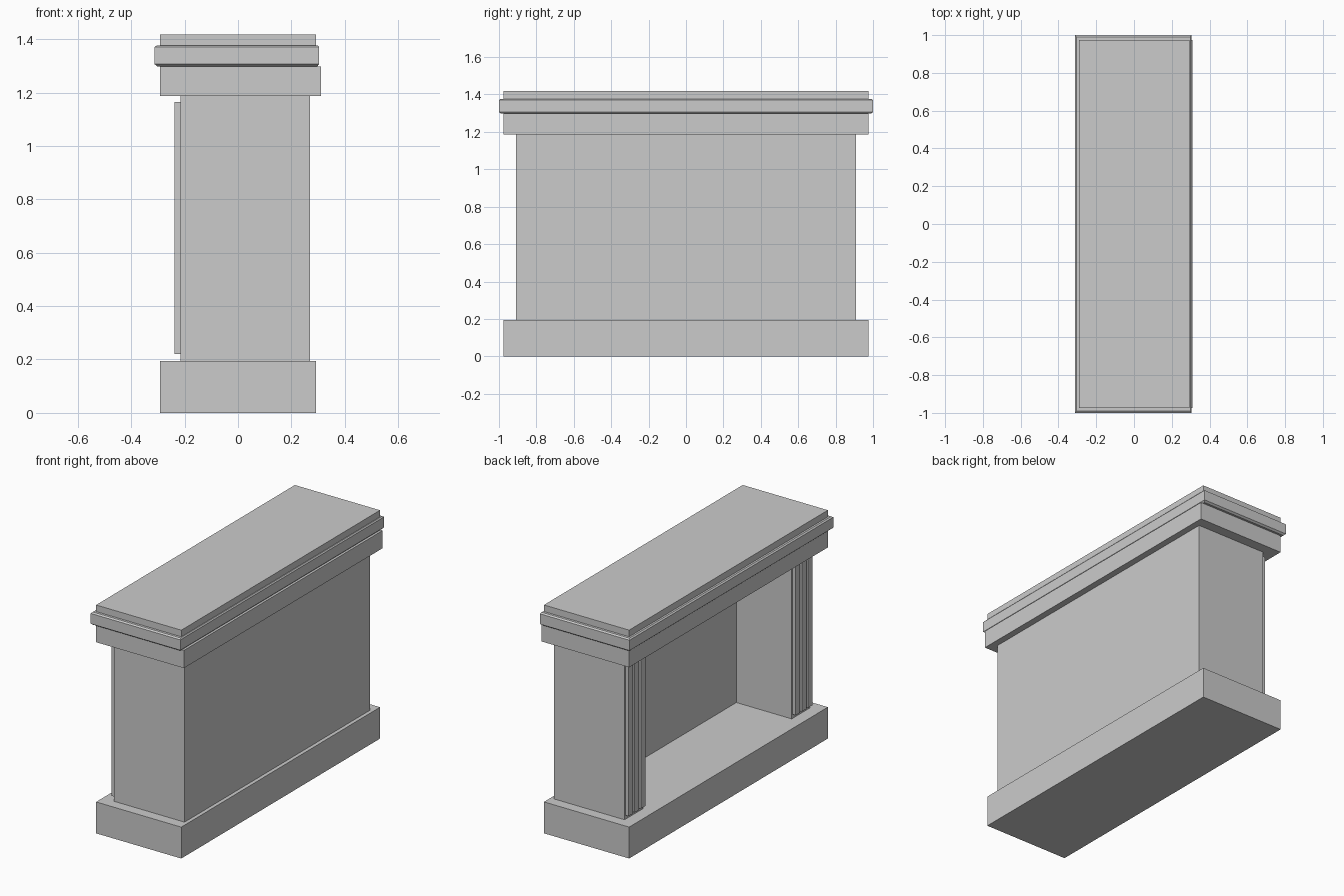
import bpy, bmesh

if "Cube" in bpy.data.objects:
    bpy.data.objects.remove(bpy.data.objects["Cube"])


def make(name, bm):
    bmesh.ops.recalc_face_normals(bm, faces=bm.faces)
    me = bpy.data.meshes.new(name)
    bm.to_mesh(me)
    bm.free()
    ob = bpy.data.objects.new(name, me)
    bpy.context.collection.objects.link(ob)
    return ob


def stack(name, rings):
    """Rectangular rings (x0, x1, half_y, z) joined from bottom to top."""
    bm = bmesh.new()
    loops = [[bm.verts.new(p) for p in
              ((x0, -h, z), (x1, -h, z), (x1, h, z), (x0, h, z))]
             for x0, x1, h, z in rings]
    bm.faces.new(loops[0])
    bm.faces.new(loops[-1])
    for a, b in zip(loops, loops[1:]):
        for i in range(4):
            j = (i + 1) % 4
            bm.faces.new((a[i], a[j], b[j], b[i]))
    return make(name, bm)


def prism(name, outline, z0, z1):
    """Extrude a plan outline upwards."""
    bm = bmesh.new()
    face = bm.faces.new([bm.verts.new((x, y, z0)) for x, y in outline])
    up = bmesh.ops.extrude_face_region(bm, geom=[face], use_keep_orig=True)["geom"]
    for v in up:
        if isinstance(v, bmesh.types.BMVert):
            v.co.z = z1
    return make(name, bm)


# Plinth
stack("base_plinth", [(-0.292, 0.293, 0.975, 0), (-0.292, 0.293, 0.975, 0.195)])

# U-shaped surround: back panel and two legs, open towards -x
half = [(-0.215, 0.73), (-0.215, 0.91), (0.27, 0.91)]
outline = [(0.165, 0.73)] + half
outline += [(x, -y) for x, y in reversed(outline)]
prism("surround", outline, 0.195, 1.19)

# Raised strips on both legs
for side, label in ((1, "left"), (-1, "right")):
    for i in range(3):
        yc = side * (0.82 + (i - 1) * 0.06)
        prism(f"{label}_strip_{i + 1}",
              [(-0.237, yc - 0.022), (-0.21, yc - 0.022),
               (-0.21, yc + 0.022), (-0.237, yc + 0.022)], 0.22, 1.165)

# Frieze
stack("frieze", [(-0.292, 0.311, 0.975, 1.187), (-0.292, 0.311, 0.975, 1.297)])

# Chamfered moulding
stack("moulding", [(-0.302, 0.296, 0.988, 1.297), (-0.312, 0.304, 1.0, 1.306),
                   (-0.312, 0.304, 1.0, 1.37), (-0.304, 0.298, 0.99, 1.377)])

# Mantel top
stack("mantel_top", [(-0.292, 0.293, 0.975, 1.377), (-0.292, 0.293, 0.975, 1.418)])
